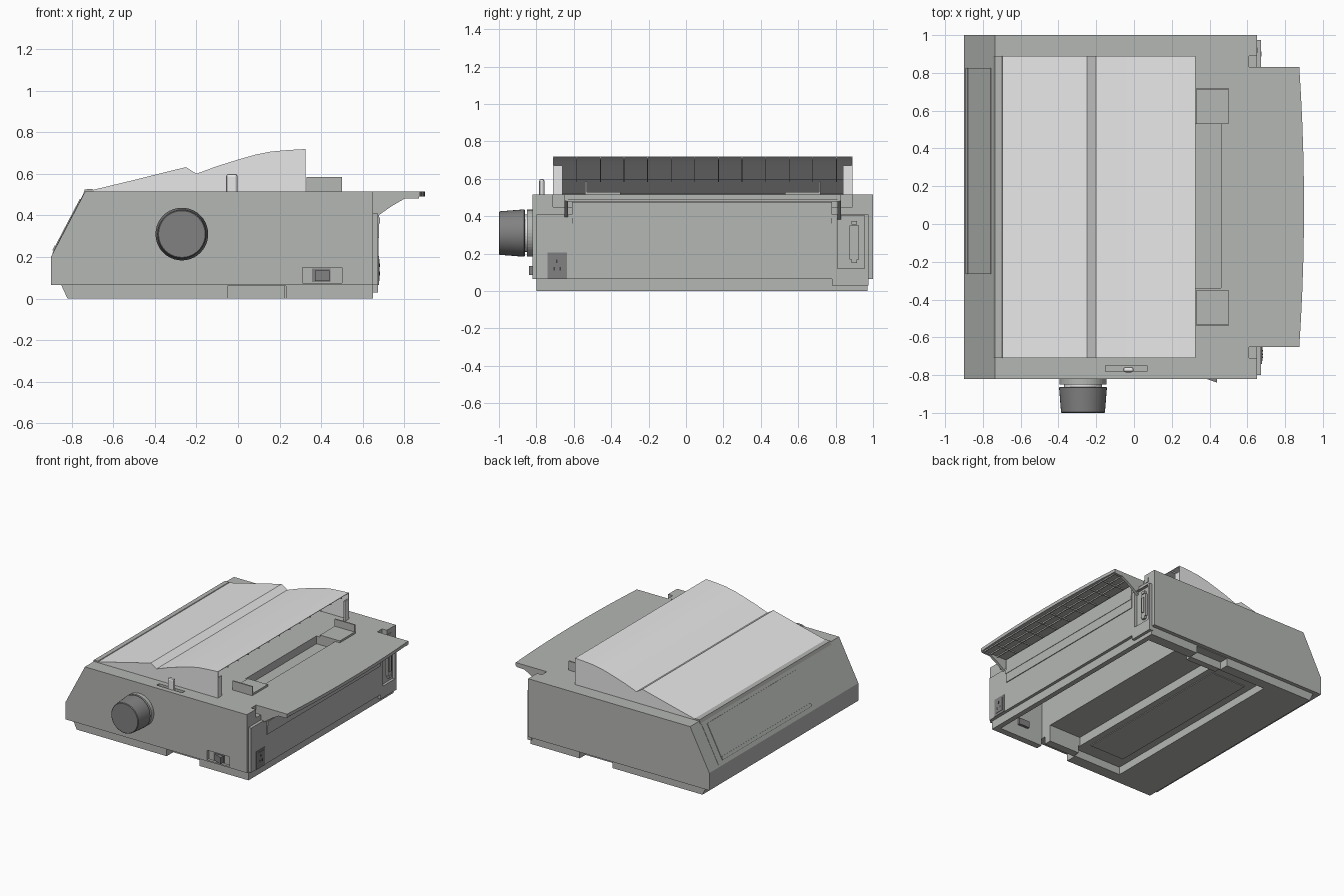
import bpy, bmesh, math
from mathutils import Matrix

if "Cube" in bpy.data.objects:
    bpy.data.objects.remove(bpy.data.objects["Cube"], do_unlink=True)


def material(name, r, g, b):
    m = bpy.data.materials.new(name)
    m.use_nodes = True
    m.diffuse_color = (r, g, b, 1)
    m.node_tree.nodes["Principled BSDF"].inputs["Base Color"].default_value = (r, g, b, 1)
    return m


BODY = material("warm gray", 0.46, 0.475, 0.455)
COVER = material("pale gray", 0.8, 0.8, 0.8)
KNOB = material("knob gray", 0.22, 0.22, 0.22)
DARK = material("dark gray", 0.06, 0.06, 0.06)


def finish(name, bm, mat):
    bmesh.ops.recalc_face_normals(bm, faces=bm.faces)
    me = bpy.data.meshes.new(name)
    bm.to_mesh(me)
    bm.free()
    me.materials.append(mat)
    ob = bpy.data.objects.new(name, me)
    bpy.context.scene.collection.objects.link(ob)
    return ob


def extrude(name, points, vec, mat):
    bm = bmesh.new()
    face = bm.faces.new([bm.verts.new(p) for p in points])
    new = bmesh.ops.extrude_face_region(bm, geom=[face])["geom"]
    bmesh.ops.translate(bm, vec=vec, verts=[v for v in new if isinstance(v, bmesh.types.BMVert)])
    return finish(name, bm, mat)


def prism(name, profile, y0, y1, mat):
    """Side profile in x and z, run along y."""
    return extrude(name, [(x, y0, z) for x, z in profile], (0, y1 - y0, 0), mat)


def box(name, x0, x1, y0, y1, z0, z1, mat):
    return prism(name, [(x0, z0), (x1, z0), (x1, z1), (x0, z1)], y0, y1, mat)


def cylinder(name, x, z, y0, y1, r0, r1, mat, sides=40):
    bm = bmesh.new()
    bmesh.ops.create_cone(bm, cap_ends=True, segments=sides, radius1=r0, radius2=r1, depth=abs(y1 - y0),
                          matrix=Matrix.Translation((x, (y0 + y1) / 2, z)) @ Matrix.Rotation(math.pi / 2, 4, 'X'))
    return finish(name, bm, mat)


def select(ob):
    bpy.ops.object.select_all(action='DESELECT')
    ob.select_set(True)
    bpy.context.view_layer.objects.active = ob


def smooth(ob):
    select(ob)
    bpy.ops.object.shade_smooth_by_angle(angle=math.radians(25))


def cut(ob, *dims):
    cutter = box("cutter", *dims, ob.data.materials[0])
    cutter.hide_render = True
    mod = ob.modifiers.new("cut", 'BOOLEAN')
    mod.operation = 'DIFFERENCE'
    mod.solver = 'EXACT'
    mod.object = cutter
    select(ob)
    bpy.ops.object.modifier_apply(modifier="cut")
    bpy.data.objects.remove(cutter, do_unlink=True)


# Housing and base tray, hollowed in steps from below
housing = prism("housing", [(-.9, .065), (.65, .065), (.65, .515), (-.735, .515), (-.9, .2)], -.82, 1, BODY)
base = prism("base", [(-.82, 0), (.65, 0), (.65, .065), (-.85, .065)], -.8, .97, BODY)
for part in (housing, base):
    cut(part, .225, .61, -.75, .89, -.1, .43)      # open space under the paper path
    cut(part, -.05, .23, -.66, .85, -.1, .13)      # feed pocket
cut(base, -.46, -.04, -.71, .89, -.1, .06)         # shallow step
for y0, y1 in ((-.9, -.72), (.9, 1.1)):
    cut(base, -.05, .23, y0, y1, -.1, .06)
cut(housing, .61, .8, -.71, .89, .45, .7)
cut(housing, .3, .46, -.34, .53, .455, .7)
cut(housing, .31, .5, -.9, -.8, .075, .15)         # switch recess
cut(housing, -.15, .07, -.78, -.75, .48, .6)       # lever slot
box("bottom_hatch", -.4, -.1, -.6, .75, .054, .062, BODY)
box("switch_back", .36, .45, -.755, -.73, .09, .14, KNOB)

# Sloping control panel
prism("panel_brow", [(-.755, .47), (-.737, .525), (-.7, .527), (-.69, .51)], -.71, .89, BODY)


def slope_plate(name, t0, t1, y0, y1, lift):
    def at(t, h):
        return (-.9 + .165 * t - .886 * h, .2 + .315 * t + .464 * h)
    return prism(name, [at(t0, -.003), at(t1, -.003), at(t1, lift), at(t0, lift)], y0, y1, BODY)


slope_plate("control_panel_frame", .05, .97, -.705, .88, .002)
slope_plate("control_panel", .11, .88, -.265, .825, .006)
slope_plate("control_panel_lip", .09, .16, -.265, .825, .009)

# Two-part cover, open at the back
ridge = [(-.70, .522), (-.48, .575), (-.3, .62), (-.25, .632), (-.2, .6), (-.1, .637), (0, .668),
         (.08, .691), (.16, .707), (.24, .714), (.325, .719)]
under = [(x, z - .004) for x, z in reversed(ridge)]
smooth(prism("cover", ridge + under, -.71, .89, COVER))
for y in (-.71, .885):
    prism("cover_end", ridge + [(.325, .5), (-.7, .5)], y, y + .005, COVER)
for y in (-.71, .84):
    box("cover_end_flange", .315, .325, y, y + .05, .51, .67, COVER)
inner = under[:7]
for i in range(1, 13):
    y = -.71 + i * .1262
    prism("cover_rib", inner[::-1] + [(x, z - .012) for x, z in inner], y - .002, y + .002, COVER)

# Paper guides behind the cover
for y0, y1, wall in ((-.54, -.35, -.54), (.53, .72, .71)):
    box("paper_guide", .33, .5, y0, y1, .51, .53, BODY)
    box("paper_guide_wall", .33, .5, wall, wall + .01, .51, .585, BODY)

# Rear paper tray with a bowed edge
edge = [(.875 + .025 * (1 - ((y - .09) / .74) ** 2), y) for y in [-.65 + .148 * i for i in range(11)]]
outline = [(.61, -.65)] + edge + [(.61, .83)]
extrude("paper_tray", [(x, y, .49) for x, y in outline], (0, 0, .025), BODY)
for y in [-.5 + .148 * i for i in range(9)]:
    box("tray_rib", .68, .86, y - .003, y + .003, .48, .491, BODY)
for x in (.74, .8, .86):
    box("tray_cross_rib", x, x + .006, -.64, .82, .48, .491, BODY)
for y in (-.65, .81):
    prism("tray_bracket", [(.61, .5), (.87, .5), (.87, .482), (.8, .48), (.74, .445), (.69, .41),
                           (.65, .38), (.61, .38)], y, y + .02, BODY)

# Rear panel with connector bay and power socket
box("rear_panel", .64, .673, -.8, .78, .065, .41, BODY)
bay = box("connector_panel", .64, .673, .78, .975, .03, .41, BODY)
cut(bay, .653, .8, .81, .955, .12, .405)
box("rear_flap", .64, .679, -.61, .78, .29, .475, BODY)
box("rear_flap_step", .64, .682, -.61, .78, .36, .39, BODY)
box("connector", .64, .67, .875, .925, .17, .35, BODY)
box("connector_plug", .64, .676, .888, .912, .2, .32, BODY)
for z in (.15, .355):
    box("connector_clip", .65, .672, .885, .915, z, z + .02, BODY)
box("rear_latch", .648, .655, .905, .935, .445, .48, BODY)
box("power_socket", .67, .677, -.74, -.635, .065, .205, KNOB)
box("power_socket_core", .67, .68, -.725, -.65, .085, .19, KNOB)
for y, z in ((-.69, .16), (-.705, .12), (-.672, .12)):
    box("power_pin", .67, .682, y - .004, y + .004, z - .009, z + .009, DARK)

# Platen knob on the front side
cylinder("knob_collar", -.27, .31, -.82, -.85, .125, .125, BODY)
cylinder("knob_neck", -.27, .31, -.85, -.865, .1, .1, COVER)
knob = cylinder("knob", -.27, .31, -.862, -1, .127, .116, KNOB)
bevel = knob.modifiers.new("bevel", 'BEVEL')
bevel.width = .004
bevel.limit_method = 'ANGLE'
smooth(knob)

# Release lever and power switch
lever = box("release_lever", -.057, -.002, -.785, -.757, .48, .6, COVER)
lever_bevel = lever.modifiers.new("bevel", 'BEVEL')
lever_bevel.width = .012
lever_bevel.segments = 2
box("switch_bed", .355, .445, -.806, -.799, .08, .145, KNOB)
extrude("switch_rocker", [(.37, -.805, .085), (.44, -.805, .085), (.44, -.84, .085), (.37, -.815, .085)],
        (0, 0, .05), KNOB)
